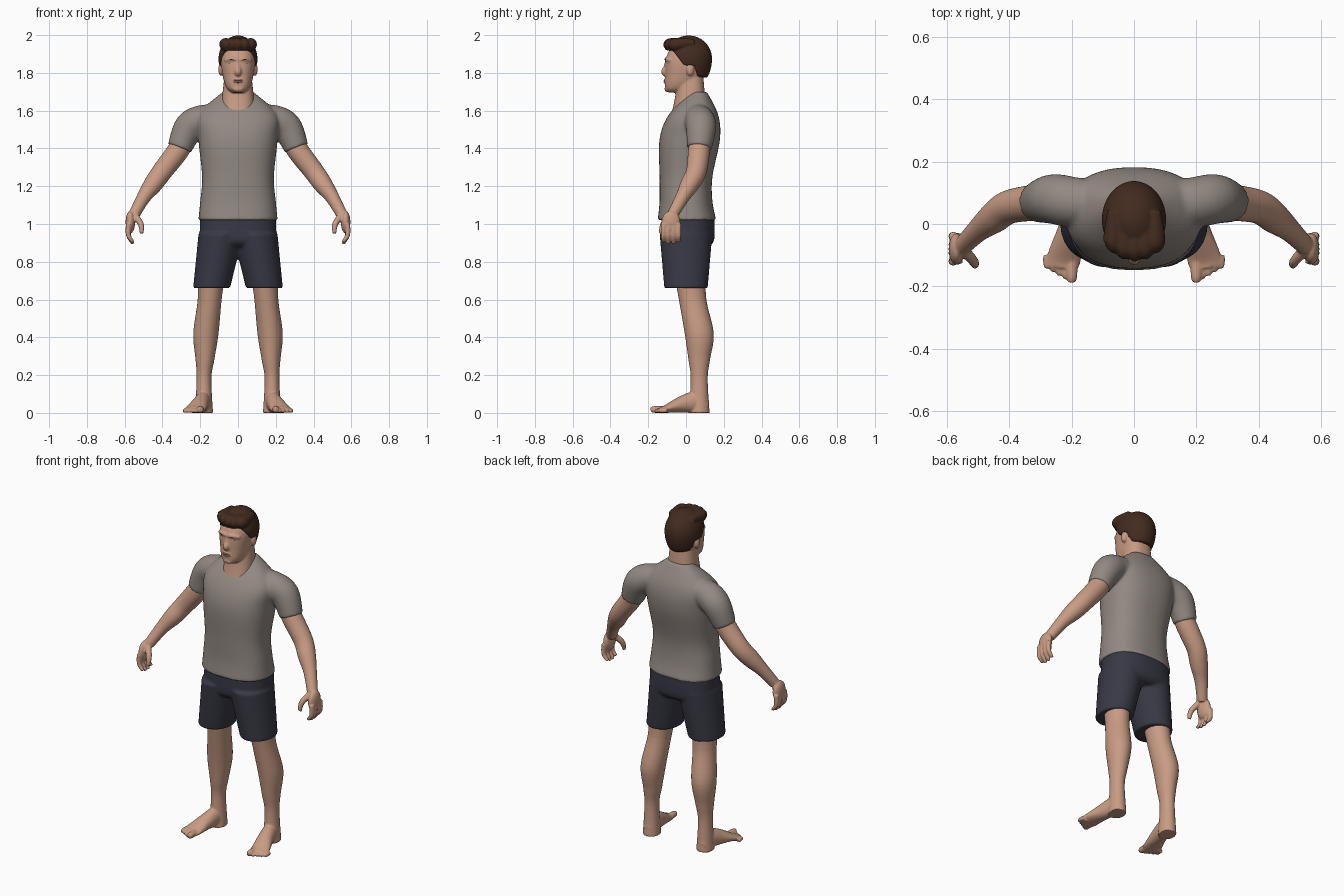
import bpy, bmesh, math
from mathutils import Vector, Matrix

if "Cube" in bpy.data.objects:
    bpy.data.objects.remove(bpy.data.objects["Cube"])


def material(name, *rgb):
    made = bpy.data.materials.new(name)
    made.use_nodes = True
    made.diffuse_color = (*rgb, 1)
    made.node_tree.nodes["Principled BSDF"].inputs["Base Color"].default_value = (*rgb, 1)
    return made


SKIN = material("skin", .58, .33, .23)
LIPS = material("lips", .46, .23, .17)
SHIRT = material("grey cotton", .29, .25, .225)
SHORTS = material("navy cloth", .04, .04, .06)
HAIR = material("brown hair", .055, .024, .014)
EYE = material("eye white", .5, .42, .37)
X, Y, Z = Matrix.Identity(3)
SIDES = {"left": 1, "right": -1}


def spline(keys, steps=6):
    """Catmull-Rom interpolation of every number in the keys."""
    padded = [keys[0], *keys, keys[-1]]
    rows = []
    for before, start, end, after in zip(padded, padded[1:], padded[2:], padded[3:]):
        for i in range(steps):
            t = i / steps
            rows.append([b + t * (c - a) / 2 + t * t * (a - 2.5 * b + 2 * c - d / 2)
                         + t ** 3 * (1.5 * (b - c) + (d - a) / 2)
                         for a, b, c, d in zip(before, start, end, after)])
    return rows + [list(keys[-1])]


def skin_rings(bm, rings):
    """Join rings of points into a closed tube."""
    loops = [[bm.verts.new(point) for point in ring] for ring in rings]
    for low, high in zip(loops, loops[1:]):
        for j in range(len(low)):
            bm.faces.new((low[j - 1], low[j], high[j], high[j - 1]))
    bm.faces.new(loops[0])
    bm.faces.new(loops[-1])


def oval(centre, u, v, power=2, count=32):
    """Superellipse ring spanned by the half axes u and v."""
    ring = []
    for j in range(count):
        c, s = math.cos(math.tau * j / count), math.sin(math.tau * j / count)
        ring.append(centre + u * math.copysign(abs(c) ** (2 / power), c)
                    + v * math.copysign(abs(s) ** (2 / power), s))
    return ring


def limb(bm, keys, side=1, ref=Y, squash=1, upright=False, sole=False):
    """Tube through keys (x, y, z, radius); a sole tube rests on the ground."""
    rows = spline(keys)
    rings = []
    for i, (x, y, z, radius) in enumerate(rows):
        low, high = rows[max(i - 1, 0)], rows[min(i + 1, len(rows) - 1)]
        along = Z if upright else (Vector(high[:3]) - Vector(low[:3])).normalized()
        u = (ref - along * ref.dot(along)).normalized()
        across = z if sole else radius * squash
        ring = oval(Vector((x, y, z)), u * radius, along.cross(u) * across)
        rings.append([(p.x * side, p.y, p.z) for p in ring])
    skin_rings(bm, rings)


def stack(bm, keys):
    """Upright body through keys (z, front y, back y, half width)."""
    skin_rings(bm, [oval(Vector((0, (front + back) / 2, z)), Y * (back - front) / 2,
                         X * width, power=2.4, count=48)
                    for z, front, back, width in spline(keys)])


def ball(bm, centre, radii):
    place = Matrix.Translation(centre) @ Matrix.Diagonal((*radii, 1))
    return bmesh.ops.create_uvsphere(bm, u_segments=48, v_segments=32, radius=1,
                                     matrix=place)["verts"]


def finish(name, bm, mat, voxel=0, softness=4):
    """Make the object; a voxel size melts its pieces into one surface."""
    bmesh.ops.recalc_face_normals(bm, faces=bm.faces)
    for face in bm.faces:
        face.smooth = True
    mesh = bpy.data.meshes.new(name)
    bm.to_mesh(mesh)
    bm.free()
    mesh.materials.append(mat)
    made = bpy.data.objects.new(name, mesh)
    bpy.context.scene.collection.objects.link(made)
    if voxel:
        melt = made.modifiers.new("melt", 'REMESH')
        melt.mode, melt.voxel_size, melt.use_smooth_shade = 'VOXEL', voxel, True
        soften = made.modifiers.new("soften", 'SMOOTH')
        soften.factor, soften.iterations = .5, softness


# shirt: trunk and two sleeves
bm = bmesh.new()
stack(bm, [(1.02, -.15, .16, .21), (1.12, -.14, .14, .2), (1.25, -.14, .14, .19),
           (1.45, -.14, .18, .21), (1.58, -.09, .17, .21), (1.7, .02, .11, .08)])
for side in SIDES.values():
    limb(bm, [(.1, .07, 1.56, .07), (.19, .07, 1.55, .08), (.26, .08, 1.51, .08),
              (.31, .07, 1.4, .065)], side)
finish("shirt", bm, SHIRT, voxel=.008, softness=8)

# shorts: hips and two trouser legs
bm = bmesh.new()
stack(bm, [(.88, -.1, .12, .17), (.92, -.13, .15, .2), (1.05, -.13, .15, .2)])
for side in SIDES.values():
    limb(bm, [(.14, 0, .66, .115), (.09, 0, .95, .14)], side, squash=.85, upright=True)
finish("shorts", bm, SHORTS, voxel=.008)

for word, side in SIDES.items():
    # arm with palm, fingers and thumb
    bm = bmesh.new()
    limb(bm, [(.25, .08, 1.52, .055), (.31, .07, 1.4, .058), (.4, .055, 1.28, .054),
              (.45, .02, 1.21, .05), (.5, -.02, 1.14, .037), (.55, -.07, 1.05, .03)], side)
    ball(bm, (.57 * side, -.08, 1.01), (.025, .05, .06))
    for i in range(4):
        y, tip = .027 * i - .12, .89 + .01 * abs(i - 1.5)
        limb(bm, [(.58, y, 1, .014), (.58, y, .94, .013), (.555, y, tip, .009)], side)
    limb(bm, [(.55, -.08, 1.05, .018), (.515, -.12, 1, .016), (.51, -.135, .95, .01)], side)
    finish(word + "_arm", bm, SKIN, voxel=.005)

    # leg with foot and toes
    bm = bmesh.new()
    limb(bm, [(.14, .02, .75, .085), (.15, .035, .6, .073), (.17, .07, .42, .077),
              (.175, .07, .28, .057), (.18, .07, .18, .045), (.18, .07, 0, .055)],
         side, squash=.87, upright=True)
    limb(bm, [(.18, .11, .03, .03), (.185, .05, .055, .04), (.2, -.02, .045, .045),
              (.225, -.11, .02, .055), (.23, -.14, .015, .05)], side, ref=X, sole=True)
    for i in range(5):
        x, tip, r = .2 + .02 * i, .011 * i - .187, .012 if i else .018
        limb(bm, [(x, -.1, r, r), (x, tip + .02, r, r), (x, tip, r * .8, r * .6)],
             side, ref=X, sole=True)
    finish(word + "_leg", bm, SKIN, voxel=.005)

    # eye, iris and eyebrow
    bm = bmesh.new()
    ball(bm, (.036 * side, -.096, 1.85), (.014, .006, .005))
    finish(word + "_eye", bm, EYE)
    bm = bmesh.new()
    ball(bm, (.036 * side, -.1, 1.85), (.005, .003, .005))
    finish(word + "_iris", bm, HAIR)
    bm = bmesh.new()
    limb(bm, [(.014, -.108, 1.866, .003), (.038, -.107, 1.872, .004), (.066, -.084, 1.866, .003)],
         side, ref=Z)
    finish(word + "_eyebrow", bm, HAIR)

# head: neck, face, nose, mouth, chin, brow ridge and ears
bm = bmesh.new()
stack(bm, [(1.57, -.08, .09, .09), (1.66, -.06, .1, .085), (1.8, -.04, .09, .07)])
stack(bm, [(1.695, -.09, -.03, .03), (1.72, -.11, .04, .06), (1.78, -.11, .09, .08),
           (1.88, -.105, .12, .09), (1.97, -.06, .08, .06)])
limb(bm, [(0, -.1, 1.87, .01), (0, -.105, 1.83, .014), (0, -.114, 1.805, .018), (0, -.1, 1.79, .014)])
ball(bm, (0, -.103, 1.757), (.03, .014, .017))
ball(bm, (0, -.1, 1.715), (.03, .014, .016))
for side in SIDES.values():
    limb(bm, [(0, -.103, 1.87, .01), (.035, -.1, 1.873, .012), (.065, -.076, 1.865, .012)], side, ref=Z)
    ball(bm, (.09 * side, .022, 1.818), (.014, .02, .034))
finish("head", bm, SKIN, voxel=.005)

# lips
bm = bmesh.new()
for z in (1.752, 1.761):
    ball(bm, (0, -.11, z), (.023, .009, .005))
finish("lips", bm, LIPS)

# hair: a rounded cap trimmed along the hairline, with swept locks
HAIRLINE = [(-.3, 1.92), (-.07, 1.92), (-.01, 1.84), (.045, 1.84), (.06, 1.78), (.3, 1.75)]


def hairline(y):
    for (start, low), (end, high) in zip(HAIRLINE, HAIRLINE[1:]):
        if start <= y <= end:
            return low + (high - low) * (y - start) / (end - start)


bm = bmesh.new()
for vert in ball(bm, (0, .014, 1.875), (.103, .124, .123)):
    drop = max(1.875 - vert.co.z, 0)
    vert.co.z = max(vert.co.z - drop / 3, hairline(vert.co.y))
for i in range(-2, 3):
    x = .033 * i
    y = 6 * x * x - .082
    limb(bm, [(x, y + .1, 1.96, .02), (x, y, 1.95, .034), (x - .015, y - .025, 1.945, .016)], ref=X)
finish("hair", bm, HAIR, voxel=.005, softness=3)
